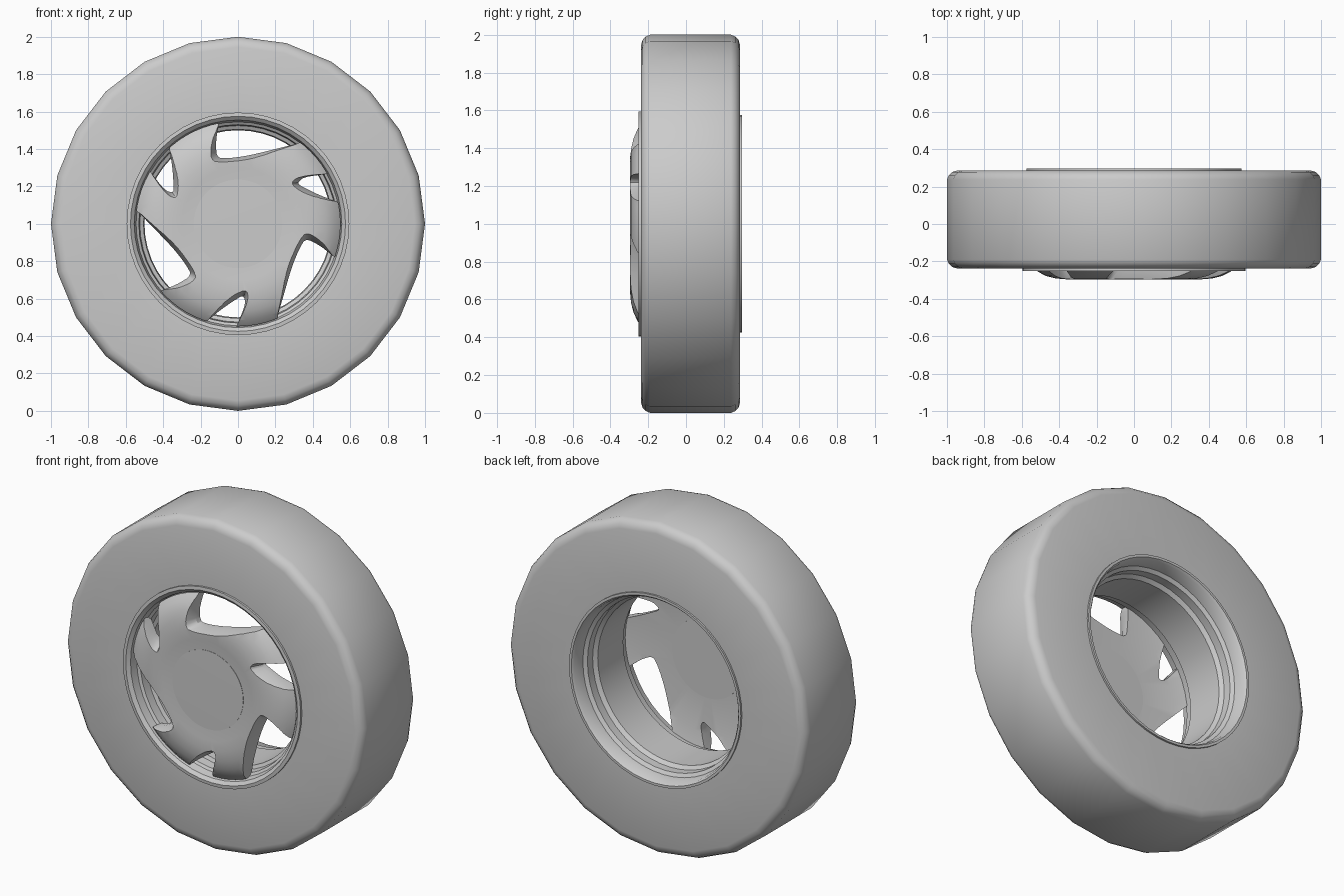
import bpy, bmesh, math
from mathutils import Matrix

cube = bpy.data.objects.get("Cube")
if cube:
    bpy.data.objects.remove(cube, do_unlink=True)

grey = bpy.data.materials.new("plain grey")
grey.use_nodes = True
grey.diffuse_color = (0.6, 0.6, 0.6, 1)
grey.node_tree.nodes["Principled BSDF"].inputs["Base Color"].default_value = (0.6, 0.6, 0.6, 1)

HUB = Matrix.Translation((0, 0, 1))


def finish(name, bm):
    """Turn a bmesh centred on the axle into a grey object."""
    bmesh.ops.remove_doubles(bm, verts=bm.verts, dist=1e-5)
    bmesh.ops.recalc_face_normals(bm, faces=bm.faces)
    bm.transform(HUB)
    mesh = bpy.data.meshes.new(name)
    bm.to_mesh(mesh)
    bm.free()
    mesh.materials.append(grey)
    ob = bpy.data.objects.new(name, mesh)
    bpy.context.collection.objects.link(ob)
    return ob


def smooth(ob, angle):
    bpy.ops.object.select_all(action='DESELECT')
    ob.select_set(True)
    bpy.context.view_layer.objects.active = ob
    bpy.ops.object.shade_smooth_by_angle(angle=math.radians(angle))


def bridge(bm, rings):
    for a, b in zip(rings, rings[1:]):
        n = len(a)
        for i in range(n):
            j = (i + 1) % n
            bm.faces.new((a[i], a[j], b[j], b[i]))


def lathe(name, profile, sides, closed=True):
    """Spin (radius, y) points about the axle; open profiles get end caps."""
    bm = bmesh.new()
    rings = []
    for r, y in profile:
        turn = [math.pi / 2 + math.tau * i / sides for i in range(sides)]
        rings.append([bm.verts.new((r * math.cos(t), y, r * math.sin(t))) for t in turn])
    if closed:
        bridge(bm, rings + rings[:1])
    else:
        bridge(bm, rings)
        bm.faces.new(rings[0])
        bm.faces.new(rings[-1])
    return finish(name, bm)


def rounded(points, times=2):
    """Soften the corners of a closed outline by corner cutting."""
    for _ in range(times):
        cut = []
        for p, q in zip(points, points[1:] + points[:1]):
            for t in (0.22, 0.78):
                cut.append((p[0] + (q[0] - p[0]) * t, p[1] + (q[1] - p[1]) * t))
        points = cut
    return points


def notch_cutter(wide, narrow, turn):
    """Opening between spokes, flared towards the front."""
    bm = bmesh.new()
    layers = ((-0.33, wide), (-0.235, narrow), (0.0, narrow))
    rings = [[bm.verts.new((x, y, z)) for x, z in rounded(outline)] for y, outline in layers]
    bridge(bm, rings)
    bm.faces.new(rings[0])
    bm.faces.new(rings[-1])
    bm.transform(Matrix.Rotation(turn, 4, 'Y'))
    cutter = finish("notch_cutter", bm)
    cutter.hide_render = True
    return cutter


# Tyre with rounded shoulders
tyre = lathe("tyre", [
    (0.58, -0.238), (0.945, -0.238), (0.972, -0.23), (0.99, -0.213), (1.0, -0.19),
    (1.0, 0.238), (0.99, 0.261), (0.972, 0.278), (0.945, 0.286), (0.57, 0.286)], 24)
smooth(tyre, 32)

# Rim barrel: front lip, stepped bore, rear lip
rim = lathe("rim", [
    (0.595, -0.22), (0.595, -0.25), (0.575, -0.252), (0.555, -0.235), (0.545, -0.19),
    (0.53, -0.18), (0.525, -0.13), (0.505, -0.12), (0.5, 0.13), (0.52, 0.15),
    (0.52, 0.2), (0.54, 0.215), (0.55, 0.285), (0.56, 0.297), (0.575, 0.297), (0.575, 0.27)], 48)
smooth(rim, 32)

# Domed spoke disc
spokes = lathe("spokes", [
    (0.236, -0.286), (0.3, -0.293), (0.36, -0.296), (0.42, -0.291), (0.47, -0.278),
    (0.515, -0.256), (0.548, -0.225), (0.548, -0.17), (0.45, -0.195), (0.236, -0.208)], 72, closed=False)

# Curved openings, a large and a small one repeated three times
large_wide = [(-0.17, 0.72), (-0.125, 0.545), (-0.165, 0.45), (-0.165, 0.33), (-0.1, 0.315),
              (0.06, 0.33), (0.24, 0.395), (0.37, 0.425), (0.55, 0.55)]
large_narrow = [(-0.12, 0.72), (-0.1, 0.545), (-0.118, 0.45), (-0.115, 0.352), (-0.05, 0.35),
                (0.06, 0.365), (0.24, 0.41), (0.35, 0.437), (0.52, 0.57)]
small_wide = [(0.72, 0.31), (0.48, 0.28), (0.3, 0.252), (0.262, 0.215),
              (0.33, 0.155), (0.47, 0.112), (0.72, 0.05)]
small_narrow = [(0.72, 0.3), (0.48, 0.267), (0.35, 0.25), (0.315, 0.215),
                (0.36, 0.19), (0.46, 0.142), (0.72, 0.05)]

for k in range(3):
    for wide, narrow in ((large_wide, large_narrow), (small_wide, small_narrow)):
        cutter = notch_cutter(wide, narrow, math.tau * k / 3)
        cut = spokes.modifiers.new("notch", 'BOOLEAN')
        cut.operation = 'DIFFERENCE'
        cut.solver = 'EXACT'
        cut.object = cutter
        bpy.ops.object.select_all(action='DESELECT')
        spokes.select_set(True)
        bpy.context.view_layer.objects.active = spokes
        bpy.ops.object.modifier_apply(modifier=cut.name)
        bpy.data.objects.remove(cutter, do_unlink=True)
smooth(spokes, 28)

# Round hub cap set into the disc
cap = lathe("hub_cap", [(0.12, -0.289), (0.237, -0.288), (0.237, -0.205), (0.12, -0.205)], 48, closed=False)
smooth(cap, 30)
